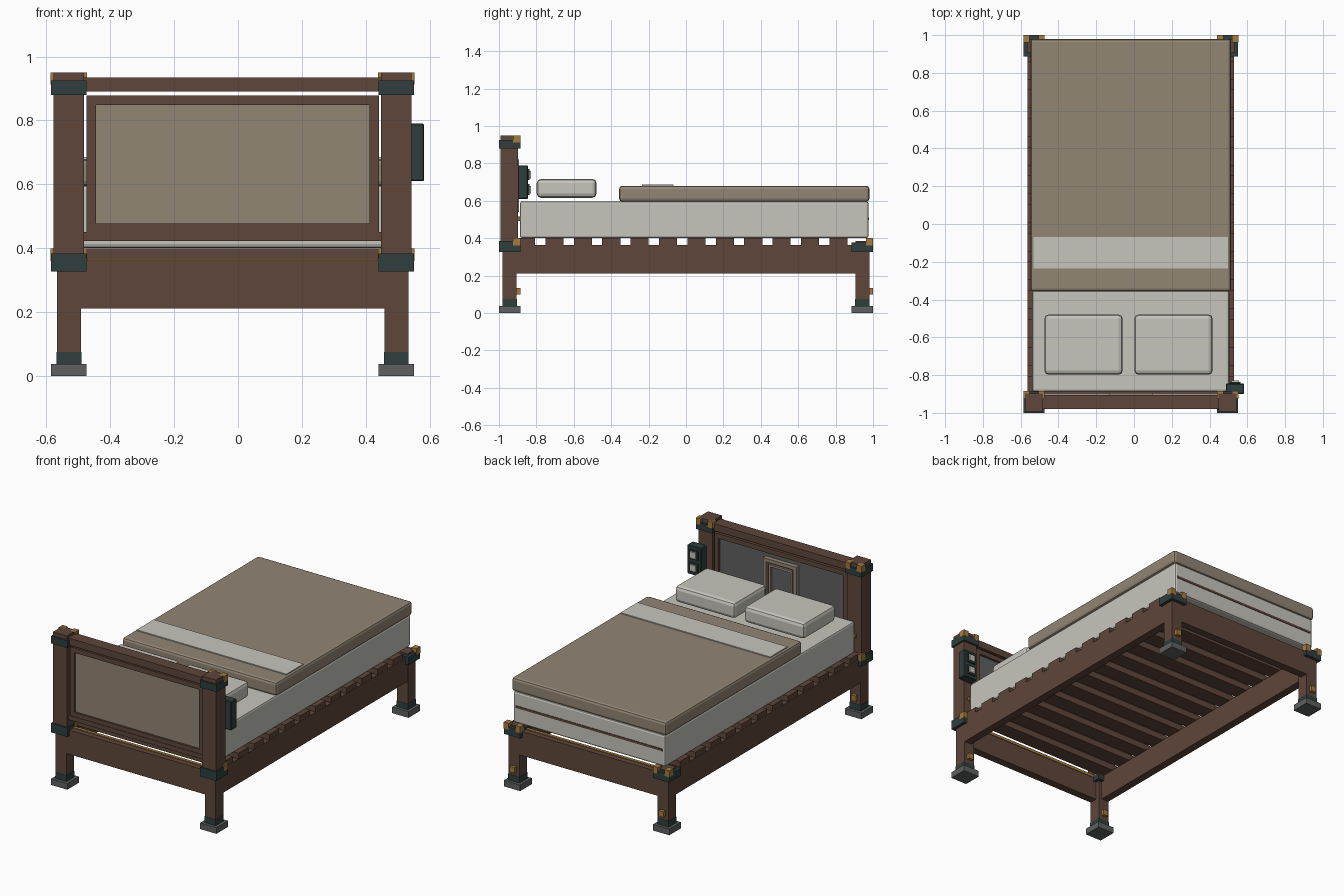
import bpy

if "Cube" in bpy.data.objects:
    bpy.data.objects.remove(bpy.data.objects["Cube"])

CX = -0.017  # bed centre line (the wall socket on one side offsets it)


def material(name, rgb):
    m = bpy.data.materials.new(name)
    lin = [((c / 255 + 0.055) / 1.055) ** 2.4 for c in rgb]
    m.diffuse_color = (*lin, 1)
    m.use_nodes = True
    m.node_tree.nodes["Principled BSDF"].inputs["Base Color"].default_value = m.diffuse_color
    return m


WOOD = material("brown wood", (94, 70, 58))
TAN = material("tan fabric", (146, 134, 117))
LINEN = material("pale linen", (198, 197, 188))
DARK = material("dark green metal", (48, 63, 62))
GOLD = material("brass", (164, 124, 64))
GRAY = material("gray rubber", (94, 96, 95))


def box(name, x, y, z, mat, bevel=0.0, segs=2):
    """Box from (min, max) ranges."""
    bpy.ops.mesh.primitive_cube_add(size=1)
    o = bpy.context.object
    o.name = name
    o.data.name = name
    for v in o.data.vertices:
        for i, r in enumerate((x, y, z)):
            v.co[i] = r[1] if v.co[i] > 0 else r[0]
    o.data.materials.append(mat)
    if bevel:
        b = o.modifiers.new("bevel", 'BEVEL')
        b.width = bevel
        b.segments = segs
    return o


def around(c, half):
    return (c - half, c + half)


# Corner posts: leg, foot, sleeve, bracket and brass corners
def brass_corners(name, px, y_edge, z):
    for s in (-1, 1):
        e = px + s * 0.0568
        box(name, (min(e, e - s * 0.034), max(e, e - s * 0.034)),
            (y_edge - 0.038, y_edge + 0.001), z, GOLD)


for side, sx in (("left", -1), ("right", 1)):
    px = CX + sx * 0.5125
    for end, py in (("head", -0.943), ("foot", 0.943)):
        tag = f"{end}_{side}"
        box(f"leg_{tag}", around(px, 0.0375), around(py, 0.0375), (0.03, 0.385), WOOD)
        box(f"foot_pad_{tag}", around(px, 0.056), around(py, 0.057), (0, 0.038), GRAY)
        box(f"leg_sleeve_{tag}", around(px, 0.039), around(py, 0.039), (0.036, 0.076), DARK)
        box(f"leg_stud_{tag}", around(px, 0.017), (py + 0.03, py + 0.057), (0.1, 0.135), GOLD)
        box(f"bracket_{tag}", around(px, 0.056), around(py, 0.057),
            (0.327, 0.384 if end == "head" else 0.376), DARK)
        brass_corners(f"bracket_brass_{tag}", px, py + 0.057, (0.36, 0.4))
    # Headboard post with upper collar
    box(f"head_post_{side}", around(px, 0.0475), (-0.992, -0.898), (0.384, 0.95), WOOD)
    box(f"post_collar_{side}", around(px, 0.056), (-1.0, -0.886), (0.88, 0.925), DARK)
    brass_corners(f"collar_brass_{side}", px, -0.886, (0.912, 0.95))
    box(f"post_stud_{side}", around(px, 0.014), (-0.9, -0.888), (0.492, 0.515), GOLD)
    # Side rail
    xo, xi = CX + sx * 0.547, CX + sx * 0.497
    box(f"side_rail_{side}", (min(xo, xi), max(xo, xi)), (-0.975, 0.975), (0.212, 0.365), WOOD)

# End rails with brass strips
for end, s in (("head", -1), ("foot", 1)):
    ys = sorted((s * 0.979, s * 0.93))
    box(f"end_rail_{end}", around(CX, 0.545), ys, (0.212, 0.362), WOOD)
    yg = sorted((s * 0.945, s * 0.926))
    box(f"end_rail_strip_{end}", around(CX, 0.455), yg, (0.35, 0.367), GOLD)

# Slats
for i in range(12):
    box("slat", around(CX, 0.546), around(-0.855 + i * 0.1518, 0.0485), (0.362, 0.4), WOOD)

# Headboard: rails, frame and panels
box("headboard_top_rail", around(CX, 0.475), (-0.98, -0.905), (0.89, 0.934), WOOD)
box("headboard_bottom_rail", around(CX, 0.475), (-0.975, -0.91), (0.423, 0.451), WOOD)
box("headboard_frame_top", around(CX, 0.458), (-0.972, -0.908), (0.848, 0.878), WOOD)
box("headboard_frame_bottom", around(CX, 0.458), (-0.972, -0.908), (0.45, 0.477), WOOD)
for s in (-1, 1):
    box("headboard_frame_side", around(CX + s * 0.443, 0.015), (-0.972, -0.908), (0.477, 0.848), WOOD)
box("headboard_outer_panel", around(CX, 0.43), (-0.96, -0.942), (0.475, 0.85), TAN)
box("headboard_inner_panel", around(CX, 0.43), (-0.942, -0.922), (0.475, 0.85), GRAY)


# Nested decorative frame on the inner panel
def ring(name, hw, z, t, y, mat):
    for s in (-1, 1):
        box(name, around(CX + s * (hw - t / 2), t / 2), y, z, mat)
    box(name, around(CX, hw - t), y, (z[1] - t, z[1]), mat)
    box(name, around(CX, hw - t), y, (z[0], z[0] + t), mat)


ring("emblem_outer_frame", 0.115, (0.54, 0.82), 0.022, (-0.924, -0.894), TAN)
box("emblem_plate", around(CX, 0.095), (-0.924, -0.912), (0.56, 0.80), GRAY)
ring("emblem_inner_frame", 0.08, (0.575, 0.785), 0.014, (-0.915, -0.9), TAN)

# Socket box beside the right post
box("socket_box", (0.487, 0.583), (-0.899, -0.845), (0.61, 0.79), DARK, 0.004, 1)
for z in (0.66, 0.74):
    box("socket_surround", around(0.535, 0.029), (-0.846, -0.836), around(z, 0.029), DARK)
    box("socket_plate", around(0.535, 0.02), (-0.837, -0.829), around(z, 0.02), LINEN)

# Mattress, duvet, folded stripe and pillows
box("mattress", around(CX, 0.522), (-0.888, 0.976), (0.401, 0.597), LINEN, 0.012, 2)
box("mattress_band", around(CX, 0.505), (0.97, 0.979), (0.497, 0.511), WOOD)
box("duvet", around(CX, 0.531), (-0.357, 0.98), (0.595, 0.68), TAN, 0.016, 2)
box("duvet_stripe", around(CX, 0.515), (-0.235, -0.068), (0.677, 0.686), LINEN)
for x in (-0.267, 0.209):
    box("pillow", around(x, 0.207), (-0.798, -0.479), (0.616, 0.717), LINEN, 0.022, 2)
